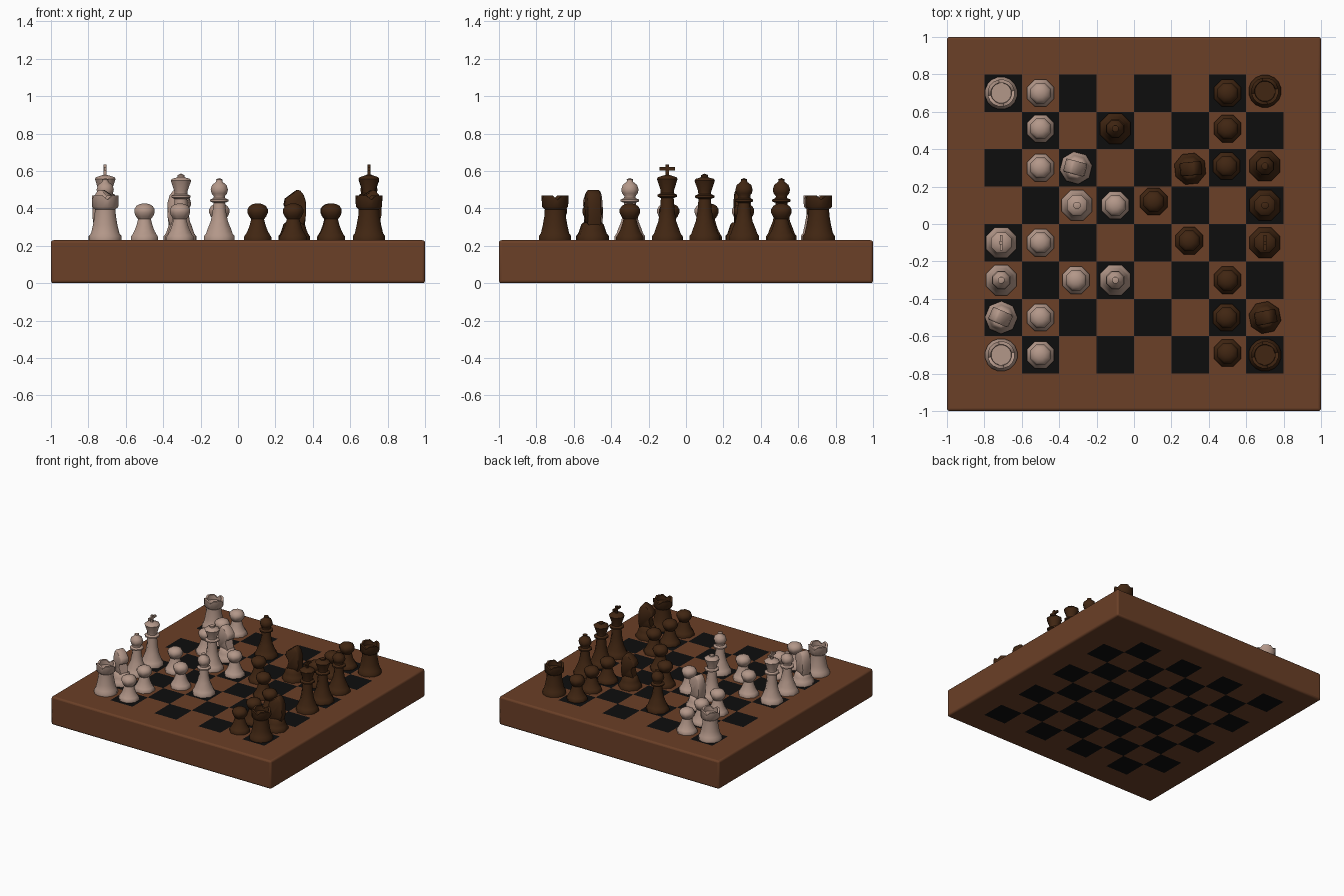
import bpy, bmesh, math
from mathutils import Matrix

if "Cube" in bpy.data.objects:
    bpy.data.objects.remove(bpy.data.objects["Cube"])

TOP = 0.23


def material(name, rgb):
    m = bpy.data.materials.new(name)
    m.diffuse_color = (*rgb, 1)
    m.use_nodes = True
    m.node_tree.nodes["Principled BSDF"].inputs["Base Color"].default_value = m.diffuse_color
    return m


WOOD = material("board wood", (0.145, 0.05, 0.02))
BLACK = material("square black", (0.004, 0.004, 0.004))
LIGHT = material("light wood", (0.45, 0.31, 0.25))
DARK = material("dark wood", (0.052, 0.019, 0.006))


def finish(bm, name, mats, angle):
    bmesh.ops.recalc_face_normals(bm, faces=bm.faces)
    me = bpy.data.meshes.new(name)
    bm.to_mesh(me)
    bm.free()
    for m in mats:
        me.materials.append(m)
    me.shade_smooth()
    me.set_sharp_from_angle(angle=math.radians(angle))
    return me


def place(name, me, loc, turn=0):
    ob = bpy.data.objects.new(name, me)
    ob.location = loc
    ob.rotation_euler.z = turn
    bpy.context.collection.objects.link(ob)
    return ob


def lathe(bm, profile, sides, notch=None):
    """Turn (radius, height) points; notch lowers every fourth vertex of some rings."""
    rings = []
    for k, (r, z) in enumerate(profile):
        if r == 0:
            rings.append([bm.verts.new((0, 0, z))])
            continue
        ring = []
        for i in range(sides):
            a = 2 * math.pi * (i + 0.5) / sides
            drop = 0.022 if notch and k in notch and i % 4 == 0 else 0
            ring.append(bm.verts.new((r * math.cos(a), r * math.sin(a), z - drop)))
        rings.append(ring)
    bm.faces.new(rings[0][::-1])
    for a, b in zip(rings, rings[1:]):
        for i in range(sides):
            j = (i + 1) % sides
            if len(b) == 1:
                bm.faces.new((a[i], a[j], b[0]))
            else:
                bm.faces.new((a[i], a[j], b[j], b[i]))


def box(bm, centre, size):
    bmesh.ops.create_cube(bm, size=1, matrix=Matrix.Translation(centre) @ Matrix.Diagonal((*size, 1)))


# Board: one block cut into a grid, squares coloured on top and underside
bm = bmesh.new()
box(bm, (0, 0, TOP / 2), (2, 2, TOP))
for axis in ((1, 0, 0), (0, 1, 0)):
    for i in range(9):
        d = -0.8 + 0.2 * i
        bmesh.ops.bisect_plane(bm, geom=bm.verts[:] + bm.edges[:] + bm.faces[:],
                               plane_co=[c * d for c in axis], plane_no=axis)
bm.normal_update()
for f in bm.faces:
    c = f.calc_center_median()
    if abs(f.normal.z) > 0.5 and max(abs(c.x), abs(c.y)) < 0.8:
        i, j = math.floor((c.x + 0.8) / 0.2), math.floor((c.y + 0.8) / 0.2)
        f.material_index = (i + j) % 2
board = place("board", finish(bm, "board", [WOOD, BLACK], 50), (0, 0, 0))
bevel = board.modifiers.new("rounded edge", 'BEVEL')
bevel.width = 0.014
bevel.segments = 3
bevel.limit_method = 'ANGLE'

# Turned profiles of the pieces
PAWN = [(.079, 0), (.079, .018), (.07, .03), (.058, .05), (.046, .08), (.037, .112), (.05, .128),
        (.059, .147), (.059, .165), (.047, .183), (.025, .194), (0, .197)]
FOOT = [(.088, 0), (.088, .022), (.077, .035), (.068, .06)]
BISHOP = FOOT + [(.05, .1), (.039, .15), (.034, .2), (.053, .207), (.053, .217), (.034, .225),
                 (.032, .235), (.045, .25), (.05, .27), (.042, .295), (.02, .311), (.017, .317),
                 (.019, .325), (0, .332)]
QUEEN = FOOT + [(.052, .1), (.041, .16), (.036, .22), (.056, .228), (.056, .238), (.037, .246),
                (.038, .262), (.059, .318), (.052, .328), (.028, .334), (.02, .338), (.02, .348), (0, .356)]
KING = FOOT + [(.052, .1), (.042, .16), (.037, .225), (.057, .233), (.057, .243), (.038, .251),
               (.039, .268), (.06, .328), (.053, .337), (.02, .347), (0, .348)]
ROOK = [(.088, 0), (.088, .022), (.077, .037), (.067, .08), (.058, .13), (.056, .165),
        (.071, .178), (.073, .238), (.056, .238), (.054, .2), (0, .2)]
KNIGHT = FOOT + [(.06, .085), (.048, .095), (0, .095)]
HORSE = [(.045, .08), (.026, .14), (.018, .165), (.045, .172), (.055, .19), (.048, .222), (.01, .25),
         (-.015, .268), (-.03, .266), (-.05, .24), (-.062, .2), (-.06, .13), (-.055, .08)]


def piece_mesh(kind, mat):
    bm = bmesh.new()
    if kind == "rook":
        lathe(bm, ROOK, 16, notch=(7, 8))
    elif kind == "knight":
        # horse head: extruded side outline with softened edges
        low = [bm.verts.new((x, -.036, z)) for x, z in HORSE]
        high = [bm.verts.new((x, .036, z)) for x, z in HORSE]
        bm.faces.new(low)
        bm.faces.new(high[::-1])
        for i in range(len(HORSE)):
            j = (i + 1) % len(HORSE)
            bm.faces.new((low[i], low[j], high[j], high[i]))
        rims = [e for e in bm.edges if abs(e.verts[0].co.y - e.verts[1].co.y) < .001]
        bmesh.ops.bevel(bm, geom=rims, offset=.008, segments=1, affect='EDGES')
        lathe(bm, KNIGHT, 8)
    else:
        lathe(bm, {"pawn": PAWN, "bishop": BISHOP, "queen": QUEEN, "king": KING}[kind], 8)
        if kind == "king":
            # cross finial
            box(bm, (0, 0, .372), (.016, .017, .064))
            box(bm, (0, 0, .382), (.015, .084, .017))
    return finish(bm, kind, [mat], 50)


# Positions of each kind: (x, y) or (x, y, extra turn)
LIGHT_SET = {
    "pawn": [(-.5, .7), (-.5, .51), (-.5, .3), (-.1, .1), (-.5, -.1), (-.31, -.3), (-.5, -.5), (-.5, -.7)],
    "rook": [(-.71, .7), (-.71, -.7)],
    "knight": [(-.31, .3, -.25), (-.71, -.5, -.4)],
    "bishop": [(-.71, -.3), (-.1, -.3)],
    "queen": [(-.305, .1)],
    "king": [(-.71, -.1)],
}
DARK_SET = {
    "pawn": [(.5, .7), (.5, .51), (.495, .31), (.105, .12), (.295, -.09), (.5, -.3), (.495, -.5), (.5, -.69)],
    "rook": [(.7, .71), (.7, -.7)],
    "knight": [(.3, .295, .1), (.7, -.5, .2)],
    "bishop": [(-.1, .51), (.7, .31)],
    "queen": [(.7, .1)],
    "king": [(.7, -.1)],
}
for label, mat, layout, facing in (("light", LIGHT, LIGHT_SET, 0), ("dark", DARK, DARK_SET, math.pi)):
    for kind, spots in layout.items():
        me = piece_mesh(kind, mat)
        for n, (x, y, *turn) in enumerate(spots):
            place(f"{label}_{kind}_{n + 1}", me, (x, y, TOP), facing + (turn[0] if turn else 0))
